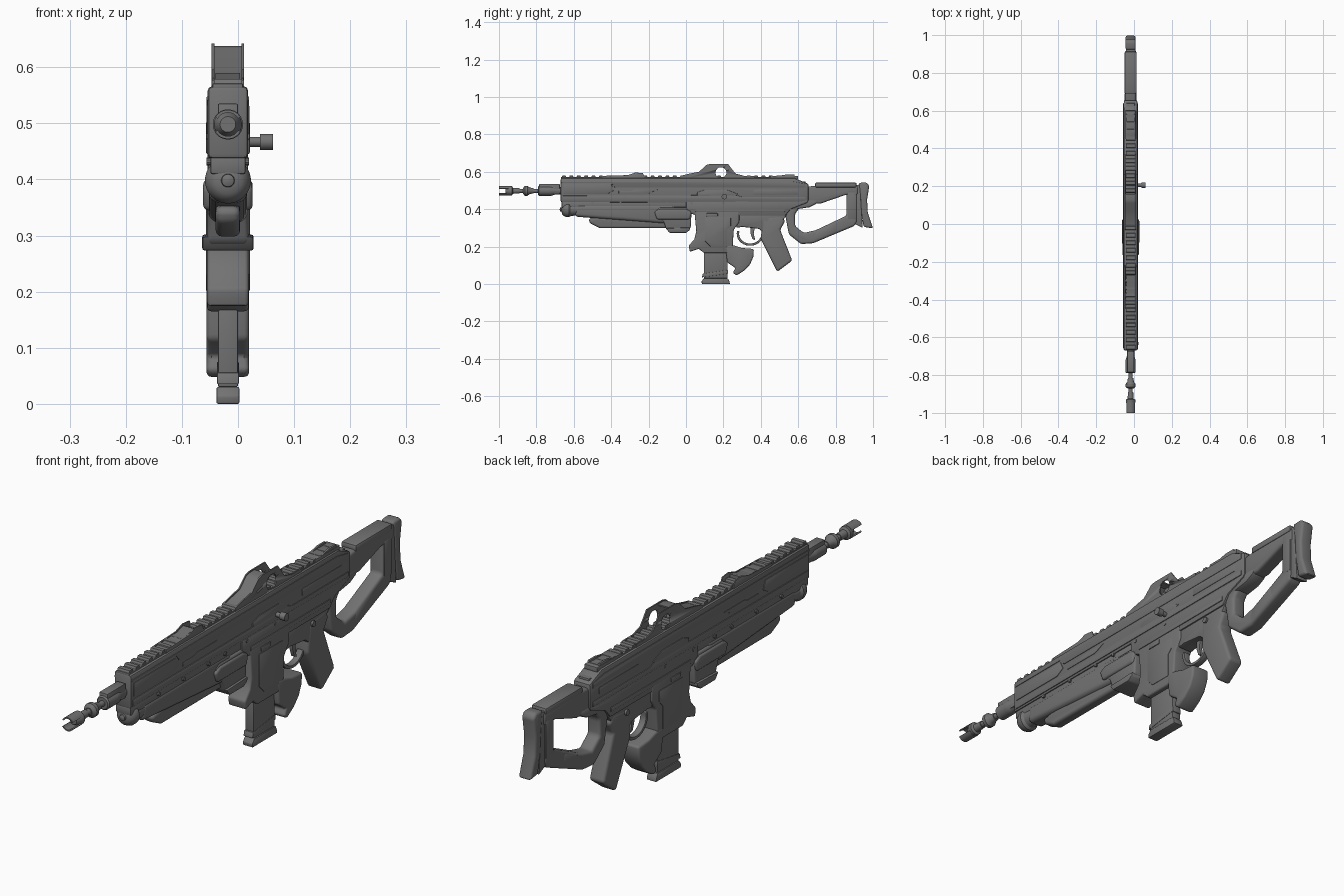
import bpy, bmesh, math
from mathutils import Vector

CX = -0.018  # centre plane of the rifle; the bolt handle sticks out to +x
gunmetal = bpy.data.materials.new("dark_grey")
gunmetal.diffuse_color = (0.17, 0.17, 0.17, 1)


def finish(name, bm, bevel=0.0, segs=2):
    bmesh.ops.recalc_face_normals(bm, faces=bm.faces)
    if bevel:
        edges = [e for e in bm.edges if e.calc_face_angle(0) > 0.5]
        bmesh.ops.bevel(bm, geom=edges, offset=bevel, segments=segs, profile=0.5,
                        affect='EDGES', clamp_overlap=True)
    me = bpy.data.meshes.new(name)
    bm.to_mesh(me)
    bm.free()
    me.materials.append(gunmetal)
    me.shade_smooth()
    me.set_sharp_from_angle(angle=math.radians(32))
    ob = bpy.data.objects.new(name, me)
    bpy.context.collection.objects.link(ob)
    return ob


def extrude(bm, f, vec):
    new = bmesh.ops.extrude_face_region(bm, geom=[f])['geom']
    bmesh.ops.translate(bm, vec=vec, verts=[v for v in new if isinstance(v, bmesh.types.BMVert)])


def slab(name, pts, half, bevel=0.004, cx=CX, segs=2):
    """Side profile of (y, z) points extruded across x."""
    bm = bmesh.new()
    f = bm.faces.new([bm.verts.new((cx - half, y, z)) for y, z in pts])
    extrude(bm, f, (2 * half, 0, 0))
    return finish(name, bm, bevel, segs)


def box(name, y0, y1, z0, z1, half, bevel=0.003, cx=CX):
    return slab(name, [(y0, z0), (y1, z0), (y1, z1), (y0, z1)], half, bevel, cx)


def lathe(name, prof, origin, axis='y', n=24):
    """(position, radius) profile turned about the y or x axis."""
    bm = bmesh.new()
    rings = []
    for t, r in prof:
        ring = []
        for i in range(n):
            a = 2 * math.pi * (i + 0.5) / n
            c, s = r * math.cos(a), r * math.sin(a)
            p = Vector((c, t, s) if axis == 'y' else (t, c, s))
            ring.append(bm.verts.new(p + Vector(origin)))
        rings.append(ring)
    for a, b in zip(rings, rings[1:]):
        for i in range(n):
            bm.faces.new((a[i], a[(i + 1) % n], b[(i + 1) % n], b[i]))
    bm.faces.new(rings[0])
    bm.faces.new(rings[-1])
    return finish(name, bm)


def pair(name, pts, half, t, bevel=0.001):
    """Two mirrored thin side plates."""
    return [slab(f"{name}_{s}", pts, t / 2, bevel, CX + k * (half - t / 2))
            for s, k in (("left", -1), ("right", 1))]


# Muzzle device and barrel
AX = (CX, 0, 0.498)
lathe("barrel", [(-0.94, 0.011), (-0.66, 0.011)], AX)
lathe("muzzle_cup", [(-0.965, 0.014), (-0.945, 0.025), (-0.93, 0.025), (-0.925, 0.016), (-0.89, 0.014)], AX)
lathe("muzzle_collar", [(-0.872, 0.014), (-0.862, 0.027), (-0.848, 0.027), (-0.836, 0.018), (-0.815, 0.014)], AX)
lathe("gas_block", [(-0.79, 0.022), (-0.785, 0.027), (-0.735, 0.027), (-0.72, 0.027), (-0.70, 0.02), (-0.66, 0.02)], AX)
box("gas_block_top", -0.785, -0.675, 0.48, 0.535, 0.018)
for side, k in (("upper", 1), ("lower", -1)):
    bm = bmesh.new()
    arc = [math.radians(30 + 120 * i / 8) for i in range(9)]
    ring = [(0.026 * math.cos(a), 0.026 * math.sin(a)) for a in arc]
    ring += [(0.021 * math.cos(a), 0.021 * math.sin(a)) for a in reversed(arc)]
    f = bm.faces.new([bm.verts.new((CX + x, -1.0, 0.498 + k * z)) for x, z in ring])
    extrude(bm, f, (0, 0.06, 0))
    finish(f"muzzle_prong_{side}", bm)

# Upper receiver with layered side panels
slab("upper_receiver", [(-0.67, 0.437), (0.60, 0.43), (0.655, 0.44), (0.655, 0.535), (0.58, 0.566), (-0.67, 0.566)], 0.036, 0.008)
slab("upper_side_strip", [(-0.38, 0.515), (0.64, 0.515), (0.64, 0.535), (0.57, 0.548), (-0.665, 0.548), (-0.665, 0.54), (-0.40, 0.54)], 0.038, 0.002)
slab("front_side_panel", [(-0.655, 0.48), (-0.42, 0.48), (-0.385, 0.50), (-0.40, 0.533), (-0.655, 0.533)], 0.0385, 0.003)
slab("arrow_panel", [(-0.36, 0.483), (-0.20, 0.483), (-0.15, 0.505), (-0.27, 0.505), (-0.29, 0.498), (-0.36, 0.498)], 0.038, 0.002)
slab("lower_side_strip", [(-0.66, 0.445), (0.64, 0.445), (0.64, 0.465), (0.30, 0.465), (0.27, 0.475), (-0.66, 0.472)], 0.039, 0.003)
slab("ejection_cover", [(0.06, 0.468), (0.26, 0.468), (0.28, 0.48), (0.22, 0.503), (0.10, 0.503), (0.06, 0.49)], 0.039, 0.003)
box("rear_side_panel", 0.36, 0.60, 0.478, 0.505, 0.038)
box("under_rail", -0.665, 0.05, 0.41, 0.442, 0.031)
for i, y in enumerate((-0.50, -0.35, -0.20, -0.10, 0.03, 0.20)):
    lathe(f"side_bolt_{i}", [(-0.038, 0.007), (0.038, 0.007)], (CX, y, 0.432), 'x', 10)

# Top rail with flat-topped teeth
box("rail_base", -0.668, 0.60, 0.56, 0.571, 0.027, 0.002)
tooth = slab("rail_teeth", [(-0.665, 0.57), (-0.640, 0.57), (-0.644, 0.579), (-0.661, 0.579)], 0.025, 0)
arr = tooth.modifiers.new("repeat", 'ARRAY')
arr.use_relative_offset = False
arr.use_constant_offset = True
arr.constant_offset_displace = (0, 0.0395, 0)
arr.count = 32

# Sights and carry-hump plates
cut = lathe("sight_hole_cutter", [(-0.1, 0.029), (0.1, 0.029)], (CX, 0.187, 0.595), 'x', 28)
cut.hide_render = True
cut.hide_set(True)
hump = [(-0.035, 0.555), (-0.03, 0.578), (0.02, 0.59), (0.07, 0.60), (0.11, 0.637), (0.13, 0.642), (0.225, 0.642),
        (0.245, 0.615), (0.265, 0.59), (0.31, 0.578), (0.365, 0.578), (0.37, 0.555)]
for plate in pair("hump_plate", hump, 0.029, 0.005, 0):
    b = plate.modifiers.new("hole", 'BOOLEAN')
    b.object = cut
    b.operation = 'DIFFERENCE'
    b.solver = 'EXACT'
slab("hump_ramp", [(-0.03, 0.574), (0.07, 0.596), (0.11, 0.633), (0.13, 0.638), (0.16, 0.638), (0.16, 0.633),
                   (0.13, 0.632), (0.08, 0.59), (0.02, 0.57)], 0.026, 0)
pair("front_sight_plate", [(-0.45, 0.56), (-0.45, 0.577), (-0.31, 0.582), (-0.27, 0.596), (-0.23, 0.592), (-0.215, 0.56)], 0.029, 0.005)
slab("front_sight_ramp", [(-0.44, 0.575), (-0.31, 0.58), (-0.28, 0.59), (-0.27, 0.59), (-0.27, 0.575)], 0.022, 0)
pair("rear_sight_plate", [(0.47, 0.555), (0.48, 0.575), (0.54, 0.586), (0.58, 0.586), (0.585, 0.555)], 0.026, 0.008)
box("rear_sight_base", 0.45, 0.60, 0.56, 0.578, 0.028)
box("rear_latch", 0.59, 0.64, 0.535, 0.549, 0.022)

# Bolt handle
lathe("bolt_handle", [(0, 0.009), (0.039, 0.009), (0.039, 0.0145), (0.062, 0.0145)], (0, 0.205, 0.467), 'x', 20)

# Under-barrel assembly
lathe("under_barrel_cap", [(-0.675, 0.004), (-0.672, 0.011), (-0.665, 0.012), (-0.663, 0.024), (-0.655, 0.034),
                           (-0.64, 0.041), (-0.625, 0.041), (-0.615, 0.034), (-0.58, 0.033)], (CX, 0, 0.398), n=28)
slab("under_barrel_body", [(-0.59, 0.425), (-0.595, 0.36), (-0.10, 0.322), (-0.05, 0.425)], 0.034, 0.018, segs=4)
slab("lower_shell", [(-0.52, 0.35), (-0.515, 0.325), (-0.46, 0.298), (-0.05, 0.298), (-0.05, 0.37), (-0.40, 0.37)], 0.022, 0.012, segs=3)
slab("handguard_bulge", [(-0.165, 0.39), (-0.155, 0.35), (-0.12, 0.335), (-0.105, 0.29), (-0.085, 0.276), (0.0, 0.276),
                         (0.025, 0.30), (0.03, 0.39), (0.0, 0.41), (-0.14, 0.41)], 0.037, 0.008, segs=3)
slab("bulge_upper_flare", [(-0.17, 0.385), (-0.155, 0.345), (0.02, 0.345), (0.03, 0.385), (0.0, 0.40), (-0.14, 0.40)], 0.044, 0.009, segs=3)
slab("bulge_lower_flange", [(-0.108, 0.298), (-0.088, 0.273), (0.0, 0.273), (0.02, 0.288), (0.022, 0.302)], 0.046, 0.005)

# Lower receiver, magazine housing and magazine
slab("lower_receiver", [(0.0, 0.44), (0.0, 0.385), (0.06, 0.365), (0.53, 0.365), (0.56, 0.40), (0.65, 0.435), (0.65, 0.45)], 0.036, 0.005)
box("receiver_ledge", 0.05, 0.53, 0.385, 0.402, 0.039)
slab("magazine_housing", [(0.045, 0.39), (0.055, 0.28), (0.045, 0.24), (0.015, 0.205), (0.02, 0.172), (0.07, 0.188),
                          (0.095, 0.165), (0.225, 0.165), (0.25, 0.20), (0.255, 0.29), (0.285, 0.33), (0.285, 0.39)], 0.037, 0.007, segs=3)
slab("housing_side_plate", [(0.10, 0.355), (0.24, 0.355), (0.24, 0.31), (0.22, 0.29), (0.22, 0.20), (0.13, 0.20), (0.10, 0.23)], 0.039, 0.003)
box("magazine", 0.095, 0.222, 0.03, 0.22, 0.018)
slab("magazine_collar", [(0.085, 0.035), (0.225, 0.055), (0.225, 0.075), (0.09, 0.055)], 0.0195, 0.002)
slab("magazine_base", [(0.085, 0.0), (0.235, 0.0), (0.232, 0.014), (0.225, 0.03), (0.095, 0.03), (0.083, 0.014)], 0.0205, 0.003)
box("magazine_release", 0.11, 0.17, 0.36, 0.378, 0.040)
slab("fan_guard", [(0.21, 0.21), (0.26, 0.205), (0.30, 0.192), (0.363, 0.187), (0.36, 0.145), (0.343, 0.105), (0.312, 0.072),
                   (0.27, 0.045), (0.25, 0.06), (0.265, 0.085), (0.22, 0.115)], 0.038, 0.009, segs=3)

# Trigger group and grip
slab("trigger_housing", [(0.27, 0.375), (0.27, 0.30), (0.30, 0.305), (0.39, 0.295), (0.42, 0.27), (0.46, 0.27), (0.545, 0.375)], 0.031, 0.006)
slab("trigger", [(0.345, 0.31), (0.37, 0.31), (0.362, 0.27), (0.37, 0.235), (0.355, 0.24), (0.345, 0.27)], 0.007, 0.002)
arc = [math.radians(165 + 175 * i / 14) for i in range(15)]
ring = [(0.343 + 0.072 * math.cos(a), 0.268 + 0.064 * math.sin(a)) for a in arc]
ring += [(0.343 + 0.059 * math.cos(a), 0.268 + 0.052 * math.sin(a)) for a in reversed(arc)]
slab("trigger_guard", ring, 0.013, 0.003)
slab("pistol_grip", [(0.41, 0.355), (0.51, 0.365), (0.53, 0.335), (0.503, 0.29), (0.568, 0.125), (0.488, 0.065), (0.40, 0.24)], 0.032, 0.012, segs=4)
lathe("selector", [(-0.039, 0.011), (0.039, 0.011)], (CX, 0.43, 0.345), 'x', 16)

# Skeleton stock
slab("stock_tube", [(0.64, 0.52), (0.70, 0.525), (0.92, 0.525), (0.92, 0.475), (0.85, 0.475), (0.72, 0.43), (0.64, 0.43)], 0.029, 0.010, segs=3)
box("stock_cheek_rest", 0.69, 0.912, 0.515, 0.542, 0.032, 0.007)
slab("stock_joint", [(0.59, 0.45), (0.70, 0.45), (0.70, 0.43), (0.66, 0.41), (0.56, 0.395), (0.55, 0.42)], 0.031, 0.008)
slab("stock_frame", [(0.56, 0.43), (0.53, 0.37), (0.55, 0.265), (0.615, 0.213), (0.68, 0.218), (0.90, 0.31), (0.915, 0.33),
                     (0.915, 0.52), (0.858, 0.52), (0.858, 0.365), (0.695, 0.288), (0.63, 0.272), (0.583, 0.31), (0.583, 0.375),
                     (0.625, 0.43)], 0.029, 0.013, segs=4)
slab("stock_lower_plate", [(0.68, 0.226), (0.81, 0.28), (0.80, 0.33), (0.69, 0.28)], 0.0305, 0.008)
box("stock_rear_plate", 0.865, 0.91, 0.35, 0.49, 0.030)
slab("butt_plate", [(0.905, 0.53), (0.93, 0.53), (0.945, 0.30), (0.905, 0.32)], 0.025, 0.004)
slab("butt_pad", [(0.922, 0.54), (0.965, 0.543), (0.980, 0.525), (0.968, 0.45), (0.972, 0.38), (1.0, 0.297), (0.95, 0.305),
                  (0.935, 0.39), (0.932, 0.46)], 0.027, 0.010, segs=3)
